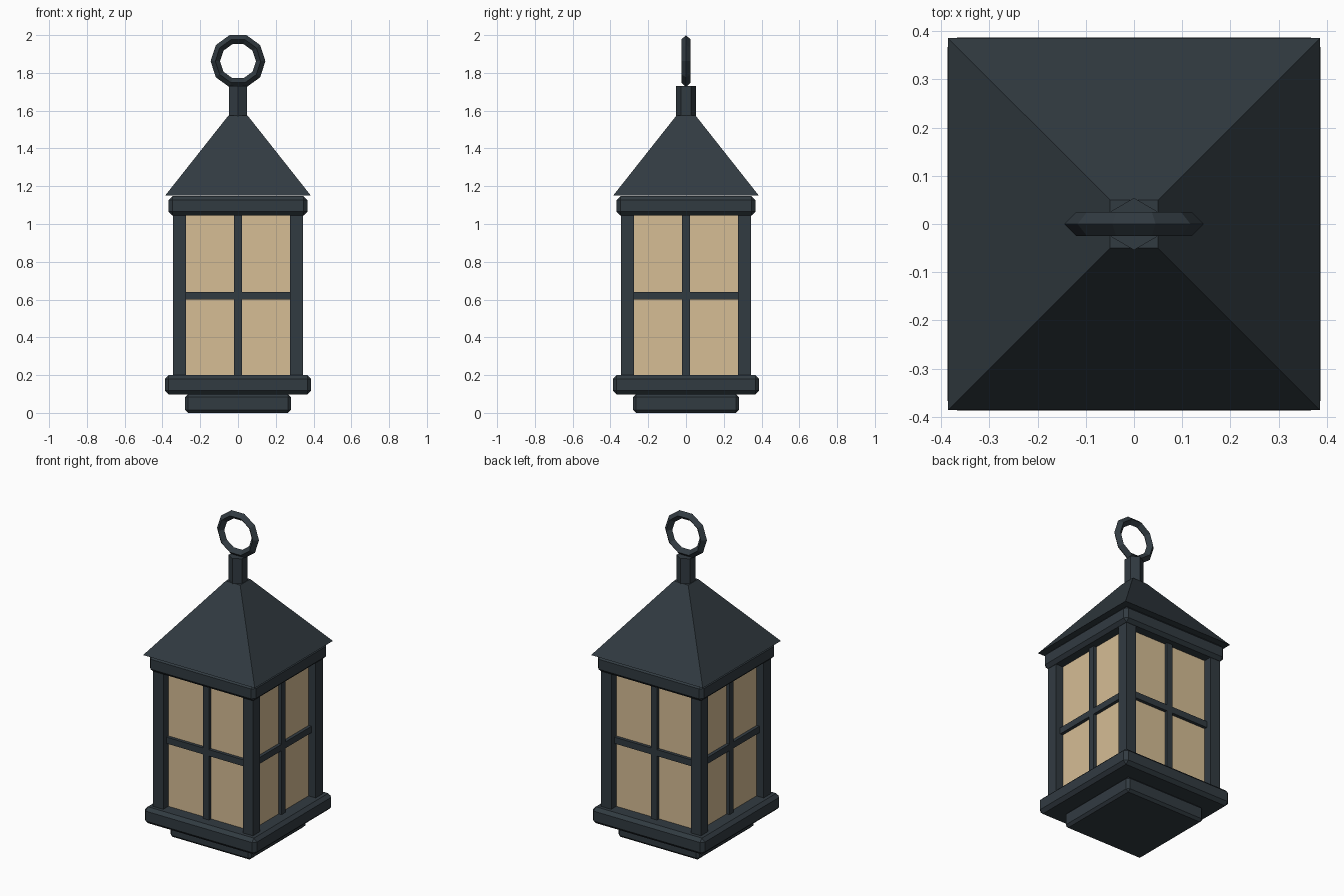
import bpy
import math
from mathutils import Matrix

if "Cube" in bpy.data.objects:
    bpy.data.objects.remove(bpy.data.objects["Cube"], do_unlink=True)


def make_material(name, rgb):
    mat = bpy.data.materials.new(name)
    mat.use_nodes = True
    color = (*rgb, 1.0)
    mat.diffuse_color = color
    mat.node_tree.nodes["Principled BSDF"].inputs["Base Color"].default_value = color
    return mat


iron = make_material("dark iron", (0.031, 0.043, 0.053))
glass = make_material("warm glass", (0.67, 0.51, 0.30))


def box(name, low, high, mat=iron, bevel=0.0, turn=0):
    """Box between two corners, turned about z by quarter turns."""
    size = [b - a for a, b in zip(low, high)]
    centre = [(a + b) / 2 for a, b in zip(low, high)]
    bpy.ops.mesh.primitive_cube_add(size=1)
    obj = bpy.context.object
    obj.name = name
    obj.data.transform(Matrix.Rotation(turn * math.pi / 2, 4, "Z")
                       @ Matrix.Translation(centre) @ Matrix.Diagonal((*size, 1)))
    obj.data.materials.append(mat)
    if bevel:
        mod = obj.modifiers.new("chamfer", "BEVEL")
        mod.width = bevel
        mod.segments = 1
    return obj


def slab(name, half, bottom, top, mat=iron, bevel=0.0):
    return box(name, (-half, -half, bottom), (half, half, top), mat, bevel)


# Stepped base, glass body and the collar under the roof
slab("foot", 0.28, 0.0, 0.098, bevel=0.015)
slab("base_plate", 0.387, 0.098, 0.2, bevel=0.02)
slab("glass_body", 0.295, 0.19, 1.06, glass)
slab("collar", 0.367, 1.045, 1.147, bevel=0.02)

# Corner posts and window bars, repeated on the four sides
sides = ["front", "left", "back", "right"]
for turn, side in enumerate(sides):
    box(side + "_corner_post", (0.275, -0.345, 0.19), (0.345, -0.275, 1.06), turn=turn)
    box(side + "_upright_bar", (-0.02, -0.315, 0.19), (0.02, -0.28, 1.06), turn=turn)
    box(side + "_cross_bar", (-0.28, -0.315, 0.6), (0.28, -0.28, 0.64), turn=turn)

# Pyramid roof with a small flat top
roof = slab("roof", 0.386, 1.15, 1.575)
for vert in roof.data.vertices:
    if vert.co.z > 1.4:
        vert.co.x = math.copysign(0.05, vert.co.x)
        vert.co.y = math.copysign(0.05, vert.co.y)

# Six-sided stem with points to the front and back
bpy.ops.mesh.primitive_cylinder_add(vertices=6, radius=0.054, depth=0.17,
                                    location=(0, 0, 1.645))
stem = bpy.context.object
stem.name = "stem"
stem.data.materials.append(iron)

# Faceted hanging ring
bpy.ops.mesh.primitive_torus_add(major_segments=10, minor_segments=4,
                                 major_radius=0.12, minor_radius=0.025,
                                 location=(0, 0, 1.862),
                                 rotation=(math.pi / 2, 0, 0))
ring = bpy.context.object
ring.name = "hanging_ring"
ring.data.materials.append(iron)
for obj in (stem, ring):
    for face in obj.data.polygons:
        face.use_smooth = False
